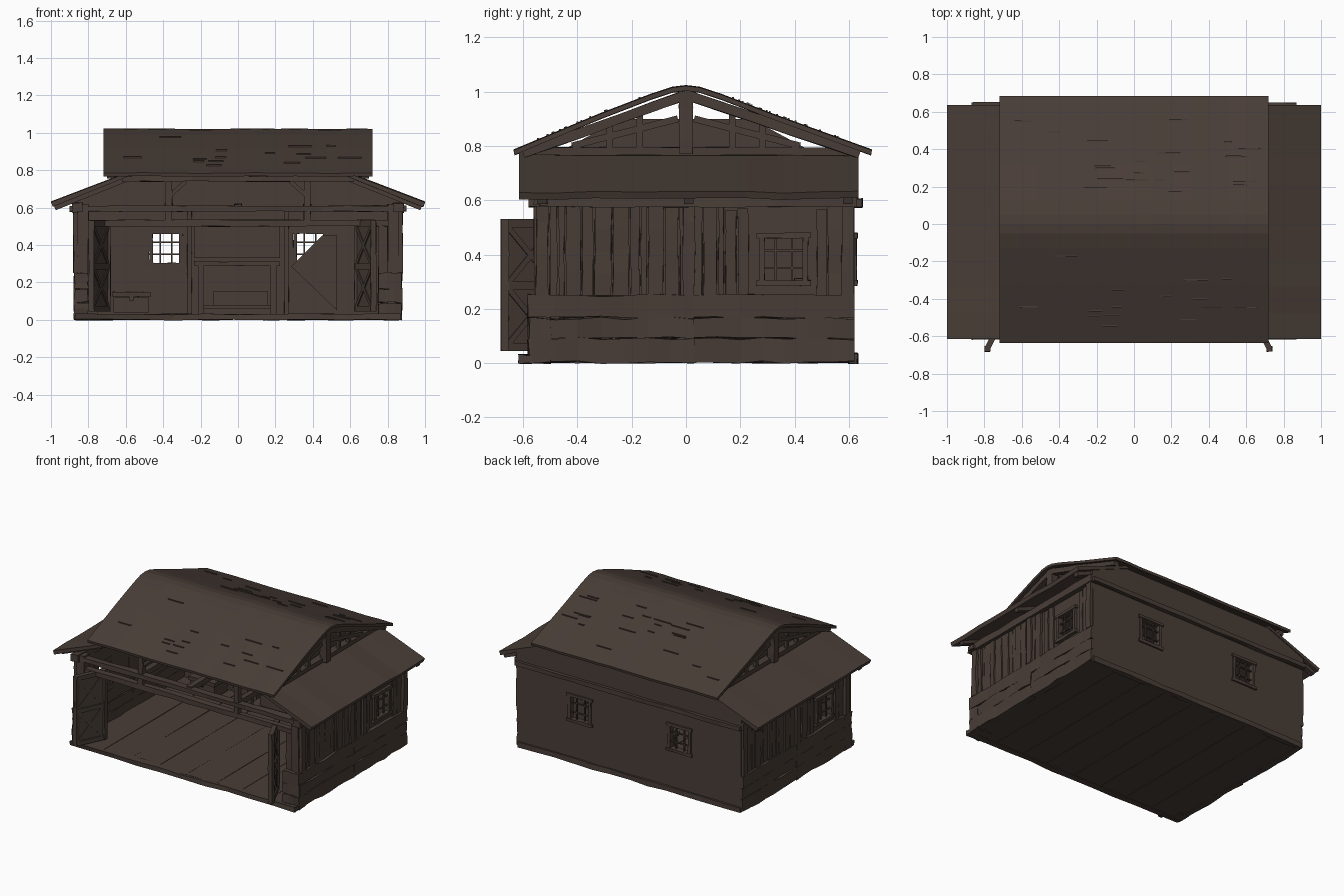
import bpy, bmesh, math, random
from mathutils import Vector

if "Cube" in bpy.data.objects:
    bpy.data.objects.remove(bpy.data.objects["Cube"])
random.seed(4)

def material(name, c):
    m = bpy.data.materials.new(name)
    m.diffuse_color = (*c, 1)
    m.use_nodes = True
    m.node_tree.nodes["Principled BSDF"].inputs["Base Color"].default_value = m.diffuse_color
    return m

WOOD = material("weathered_brown_wood", (0.066, 0.047, 0.038))

def finish(name, bm):
    bmesh.ops.recalc_face_normals(bm, faces=bm.faces)
    me = bpy.data.meshes.new(name)
    bm.to_mesh(me)
    bm.free()
    me.materials.append(WOOD)
    ob = bpy.data.objects.new(name, me)
    bpy.context.collection.objects.link(ob)
    return ob

def beam(name, a, b, w, h, seg=1, jit=0.0, up=(0, 0, 1)):
    """Rectangular timber from a to b, w wide and h high, optionally rough-hewn."""
    a, b, up = Vector(a), Vector(b), Vector(up)
    d = (b - a).normalized()
    if abs(d.dot(up)) > 0.98:
        up = Vector((0, 1, 0))
    s = d.cross(up).normalized()
    u = s.cross(d)
    bm = bmesh.new()
    rings = []
    for i in range(seg + 1):
        c = a.lerp(b, i / seg)
        rings.append([bm.verts.new(c + s * (x * w / 2 + random.uniform(-jit, jit))
                      + u * (y * h / 2 + random.uniform(-jit, jit)))
                      for x, y in ((-1, -1), (1, -1), (1, 1), (-1, 1))])
    for r, q in zip(rings, rings[1:]):
        for k in range(4):
            bm.faces.new((r[k], r[(k + 1) % 4], q[(k + 1) % 4], q[k]))
    bm.faces.new(rings[0])
    bm.faces.new(rings[-1])
    return finish(name, bm)

def box(name, lo, hi, seg=1, jit=0.0):
    """Axis-aligned box; its longest direction is the grain."""
    c = [(p + q) / 2 for p, q in zip(lo, hi)]
    s = [abs(q - p) for p, q in zip(lo, hi)]
    k = s.index(max(s))
    a, b = list(c), list(c)
    a[k] -= s[k] / 2
    b[k] += s[k] / 2
    w, h = ((s[1], s[2]), (s[0], s[2]), (s[0], s[1]))[k]
    return beam(name, a, b, w, h, seg, jit)

def prism(name, pts, axis, lo, hi, seg=1, jit=0.0):
    """Extrude a profile along x (points are y,z) or y (points are x,z)."""
    bm = bmesh.new()
    rings = []
    for i in range(seg + 1):
        t = lo + (hi - lo) * i / seg
        off = random.uniform(-jit, jit)
        rings.append([bm.verts.new((t, p, z + off) if axis == 'x' else (p, t, z + off)) for p, z in pts])
    n = len(pts)
    for r, q in zip(rings, rings[1:]):
        for k in range(n):
            bm.faces.new((r[k], r[(k + 1) % n], q[(k + 1) % n], q[k]))
    bm.faces.new(rings[0])
    bm.faces.new(rings[-1])
    return finish(name, bm)

def wbox(name, axis, u0, u1, d0, d1, z0, z1, **kw):
    """Box on a wall: u along the wall, d through it."""
    if axis == 'x':
        return box(name, (d0, u0, z0), (d1, u1, z1), **kw)
    return box(name, (u0, d0, z0), (u1, d1, z1), **kw)

def window(axis, u, z0, z1, half, d, out):
    """Frame, sill and glazing bars of an open three by three window."""
    a, b = d - 0.02 * out, d + 0.018 * out
    for s in (-1, 1):
        wbox("window_jamb", axis, u + s * half, u + s * (half - 0.02), a, b, z0, z1, seg=3, jit=0.002)
        wbox("window_mullion", axis, u + s * half / 3 - 0.004, u + s * half / 3 + 0.004, d - 0.005, d + 0.005, z0, z1)
    for z in (z0, z1 - 0.02):
        wbox("window_rail", axis, u - half - 0.01, u + half + 0.01, a, b + 0.004 * out, z, z + 0.02, seg=3, jit=0.002)
    for i in (1, 2):
        z = z0 + (z1 - z0) * i / 3
        wbox("window_bar", axis, u - half, u + half, d - 0.005, d + 0.005, z - 0.004, z + 0.004)

# floor boards running front to back
edges = [-0.86, -0.62, -0.41, -0.2, 0.02, 0.25, 0.44, 0.66, 0.86]
for p, q in zip(edges, edges[1:]):
    box("floor_board", (p, -0.6 + random.uniform(-0.01, 0.01), 0.005), (q - 0.003, 0.62, 0.03), 4, 0.001)
box("front_sill", (-0.87, -0.615, 0), (0.87, -0.57, 0.03), 10, 0.004)

# back wall: panels around two windows, upper part, trim
WX, H, Z0, Z1 = 0.385, 0.09, 0.285, 0.48
for p, q in ((-0.86, -WX - H), (-WX + H, 0), (0, WX - H), (WX + H, 0.86)):
    box("back_wall_panel", (p, 0.595, 0.01), (q, 0.62, 0.58))
for s in (-1, 1):
    box("back_wall_below_window", (s * WX - H, 0.595, 0.01), (s * WX + H, 0.62, Z0 + 0.01))
    box("back_wall_above_window", (s * WX - H, 0.595, Z1 - 0.01), (s * WX + H, 0.62, 0.58))
    window('y', s * WX, Z0, Z1, H, 0.61, 1)
    box("inner_back_post", (s * 0.26 - 0.012, 0.56, 0.03), (s * 0.26 + 0.012, 0.6, 0.58), 5, 0.002)
prism("back_wall_upper", [(-0.87, 0.575), (0.87, 0.575), (0.87, 0.66), (0.6, 0.77), (-0.6, 0.77), (-0.87, 0.66)],
      'y', 0.6, 0.63)
box("back_trim", (-0.87, 0.615, 0.575), (0.87, 0.65, 0.605), 12, 0.003)
box("back_base_log", (-0.86, 0.6, 0), (0.86, 0.632, 0.035), 12, 0.004)

# end walls
for s in (-1, 1):
    wy = 0.36 * s if s > 0 else -0.3
    d0, d1 = s * 0.835, s * 0.85
    # stacked logs
    for z, t in ((0.0, 0.09), (0.09, 0.075), (0.165, 0.085)):
        for y0, y1 in ((-0.57, 0.03), (0.03, 0.62)):
            box("base_log", (s * 0.83, y0, z + 0.003), (s * 0.875, y1, z + t), 7, 0.006)
        inner = 0.75 if s > 0 else 0.8
        box("corner_log", (s * inner, -0.58, z + 0.003), (s * 0.875, -0.5, z + t), 3, 0.006)
    # backing wall around the window
    for y0, y1, z0, z1 in ((-0.55, wy - H, 0.24, 0.62), (wy + H, 0.6, 0.24, 0.62),
                           (wy - H, wy + H, 0.24, Z0 + 0.01), (wy - H, wy + H, Z1 - 0.01, 0.62)):
        wbox("end_wall_panel", 'x', y0, y1, d0, d1, z0, z1)
    window('x', wy, Z0, Z1, H, s * 0.85, s)
    # rough vertical boards
    y = -0.5
    while y < 0.55:
        w = random.uniform(0.025, 0.07)
        if abs(y + w / 2 - wy) > H + w / 2:
            wbox("end_wall_board", 'x', y, y + w - 0.006, s * 0.845, s * random.uniform(0.858, 0.872),
                 0.25, random.uniform(0.56, 0.6), seg=4, jit=0.0025)
        y += w
    for yy in (-0.53, 0.01, 0.595):
        wbox("end_wall_post", 'x', yy - 0.022, yy + 0.022, s * 0.835, s * 0.88, 0.25, 0.61, seg=4, jit=0.003)
        beam("side_roof_rafter", (s * 0.98, yy, 0.6), (s * 0.6, yy, 0.752), 0.035, 0.03)
    wbox("wall_plate", 'x', -0.58, 0.63, s * 0.83, s * 0.885, 0.575, 0.625, seg=8, jit=0.003)
    # low side roof
    prism("side_roof", [(s * 1.0, 0.63), (s * 0.72, 0.737), (s * 0.58, 0.79), (s * 0.58, 0.77), (s * 0.99, 0.605)],
          'y', -0.615, 0.635, 9, 0.004)
    # front corner
    box("front_corner_post", (s * 0.8, -0.56, 0.02), (s * 0.86, -0.5, 0.62), 5, 0.003)
    box("front_inner_post", (s * 0.75, -0.54, 0.02), (s * 0.8, -0.5, 0.53), 5, 0.003)
    # gable timbers
    for t in (-1, 1):
        e = 0.6 if t < 0 else 0.64
        beam("gable_rafter", (s * 0.68, t * e, 0.772), (s * 0.68, 0, 0.988), 0.04, 0.035, 5, 0.002)
        beam("gable_brace", (s * 0.66, t * 0.42, 0.8), (s * 0.66, t * 0.03, 0.9), 0.025, 0.025)
        for yy in (0.17, 0.28):
            box("gable_strut", (s * 0.645, t * yy - 0.012, 0.77), (s * 0.67, t * yy + 0.012, 0.985 - yy * 0.35))
    box("gable_post", (s * 0.65, -0.025, 0.77), (s * 0.7, 0.025, 1.0), 4, 0.002)
    box("gable_tie_beam", (s * 0.62, -0.56, 0.765), (s * 0.67, 0.6, 0.795), 6, 0.002)
    prism("gable_panel", [(-0.5, 0.76), (0.5, 0.76), (0.24, 0.9), (-0.24, 0.9)], 'x', s * 0.59, s * 0.61)

# main roof: gently bowed slopes with a rounded ridge
top = [(-0.635, 0.785), (-0.32, 0.917), (-0.13, 0.99), (-0.05, 1.016), (0, 1.022),
       (0.05, 1.016), (0.13, 0.99), (0.32, 0.917), (0.685, 0.785)]
prism("main_roof", top + [(y * 0.995, z - 0.018) for y, z in reversed(top)], 'x', -0.72, 0.72, 14, 0.003)

# split shingle slivers lying on the roofs
for i in range(36):
    x, t = random.uniform(-0.62, 0.62), random.choice((-1, 1))
    y = random.uniform(0.17, 0.56)
    z = 0.917 + (0.32 - y) * (0.384 if y < 0.32 else (0.419 if t < 0 else 0.362))
    l = random.uniform(0.02, 0.07)
    beam("roof_sliver", (x - l, t * y, z + 0.003), (x + l, t * y, z + 0.003), 0.007, 0.007)

# open front: lintels, short posts, upper beam
box("front_lintel", (-0.84, -0.55, 0.5), (0.84, -0.51, 0.535), 12, 0.003)
box("front_upper_beam", (-0.9, -0.56, 0.58), (0.9, -0.51, 0.61), 12, 0.003)
box("front_eave_beam", (-0.62, -0.56, 0.74), (0.62, -0.51, 0.77), 10, 0.003)
for x in (-0.37, 0.0, 0.37):
    if x:
        box("front_short_post", (x - 0.018, -0.55, 0.53), (x + 0.018, -0.515, 0.745), 3, 0.002)
        beam("front_bracket", (x, -0.53, 0.66), (x - math.copysign(0.09, x), -0.53, 0.74), 0.022, 0.022)
    box("cross_tie_beam", (x - 0.02, -0.54, 0.585), (x + 0.02, 0.6, 0.62), 5, 0.003)
box("ridge_beam", (-0.68, -0.02, 0.965), (0.68, 0.02, 0.998))

# open doors with crossed braces
for hx, tx in ((-0.69, -0.79), (0.63, 0.73)):
    a, b = Vector((hx, -0.47, 0)), Vector((tx, -0.68, 0))
    at = lambda f, z: a.lerp(b, f) + Vector((0, 0, z))
    beam("door_leaf", at(0, 0.285), at(1, 0.285), 0.012, 0.48)
    for f in (0.06, 0.94):
        beam("door_stile", at(f, 0.045), at(f, 0.53), 0.03, 0.03, 4, 0.002)
    for z in (0.06, 0.285, 0.515):
        beam("door_rail", at(0.05, z), at(0.95, z), 0.03, 0.03)
    for z in (0.06, 0.285):
        beam("door_brace", at(0.06, z), at(0.94, z + 0.225), 0.024, 0.02)
        beam("door_brace", at(0.94, z), at(0.06, z + 0.225), 0.024, 0.02)

# workbench and tool board against the back wall
box("bench_top", (-0.235, 0.4, 0.29), (0.225, 0.585, 0.312), 6, 0.002)
box("bench_shelf", (-0.2, 0.42, 0.06), (0.2, 0.58, 0.08))
box("bench_front", (-0.13, 0.43, 0.06), (0.16, 0.45, 0.155))
box("tool_board", (-0.235, 0.575, 0.33), (0.225, 0.595, 0.52))
for x in (-0.2, 0.19):
    for y in (0.42, 0.56):
        box("bench_leg", (x - 0.015, y - 0.015, 0.03), (x + 0.015, y + 0.015, 0.295))

# storage chest and leaning board
box("chest_body", (-0.665, 0.42, 0.04), (-0.475, 0.56, 0.12))
box("chest_lid", (-0.672, 0.41, 0.122), (-0.468, 0.57, 0.15), 3, 0.002)
box("chest_latch", (-0.58, 0.405, 0.1), (-0.56, 0.42, 0.13))
prism("leaning_board", [(0.285, 0.285), (0.45, 0.45), (0.53, 0.45), (0.53, 0.05)], 'y', 0.54, 0.56)
